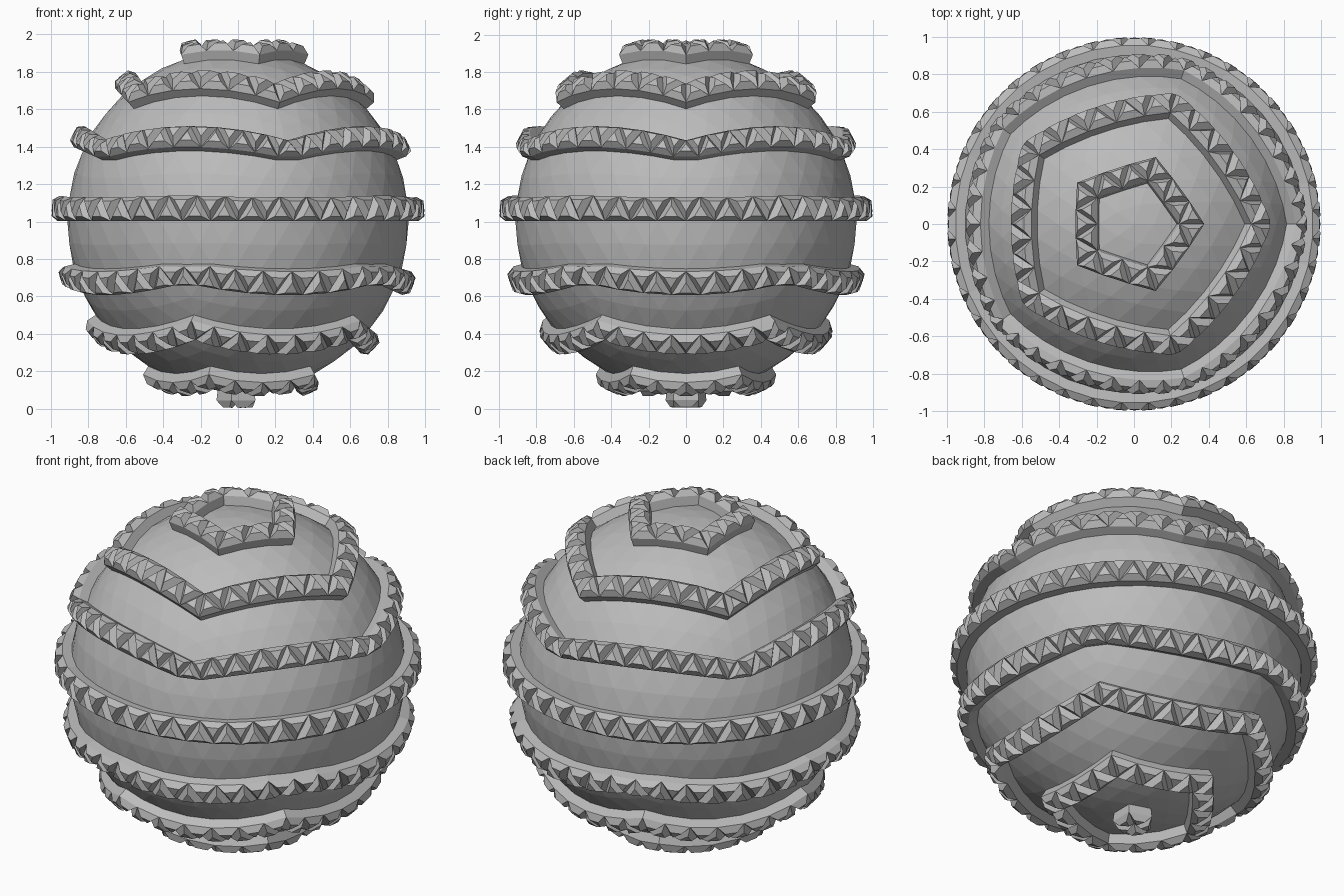
import bpy
import bmesh
import math
from mathutils import Vector

if "Cube" in bpy.data.objects:
    bpy.data.objects.remove(bpy.data.objects["Cube"])

N = 8                 # triangles along each icosahedron edge
R_BALL = 0.912        # smooth-looking core
R_WALL = 0.965        # top of the band walls
STUD_H = 0.036        # height of the tapered studs
STUD_TOP = 0.45       # stud top size relative to its base
CENTRE = Vector((0, 0, 1.003))

grey = bpy.data.materials.new("plain grey")
grey.diffuse_color = (0.5, 0.5, 0.5, 1)
grey.use_nodes = True
grey.node_tree.nodes["Principled BSDF"].inputs["Base Color"].default_value = grey.diffuse_color


def make_object(name, polys):
    """Weld loose polygons into one flat-shaded object."""
    bm = bmesh.new()
    for poly in polys:
        bm.faces.new([bm.verts.new(p + CENTRE) for p in poly])
    bmesh.ops.remove_doubles(bm, verts=bm.verts[:], dist=1e-5)
    mesh = bpy.data.meshes.new(name)
    bm.to_mesh(mesh)
    bm.free()
    mesh.materials.append(grey)
    obj = bpy.data.objects.new(name, mesh)
    bpy.context.collection.objects.link(obj)


def corner(deg, z):
    a, r = math.radians(deg), 2 / math.sqrt(5)
    return Vector((r * math.cos(a), r * math.sin(a), z / math.sqrt(5)))


# Icosahedron standing on a corner: each corner carries its ring number
top, bottom = (Vector((0, 0, 1)), 0), (Vector((0, 0, -1)), 3 * N)
upper = [(corner(72 * k, 1), N) for k in range(5)]
lower = [(corner(72 * k + 36, -1), 2 * N) for k in range(5)]
ico = []
for k in range(5):
    m = (k + 1) % 5
    ico += [(top, upper[k], upper[m]), (upper[k], lower[k], upper[m]),
            (upper[m], lower[k], lower[m]), (lower[k], bottom, lower[m])]

# Split every face into small triangles, sorted into horizontal rows
rows = [[] for _ in range(3 * N)]
for a, b, c in ico:
    def point(i, j):
        w = (N - i - j, i, j)
        p = a[0] * w[0] + b[0] * w[1] + c[0] * w[2]
        ring = (a[1] * w[0] + b[1] * w[1] + c[1] * w[2]) // N
        return p.normalized(), ring

    for i in range(N):
        for j in range(N - i):
            tris = [(point(i, j), point(i + 1, j), point(i, j + 1))]
            if i + j < N - 1:
                tris.append((point(i + 1, j), point(i + 1, j + 1), point(i, j + 1)))
            for t in tris:
                rows[min(v[1] for v in t)].append(t)

# Every third row is a raised band, the rest is the core
core = []
for r, row in enumerate(rows):
    if r % 3 != 2:
        core += [[v[0] * R_BALL for v in t] for t in row]
        continue
    band = []
    for t in row:
        base = [v[0] * R_WALL for v in t]
        mid = sum(base, Vector()) / 3
        lift = mid.normalized() * STUD_H
        tip = [mid + (p - mid) * STUD_TOP + lift for p in base]
        band.append(tip)
        for s in range(3):
            e = (s + 1) % 3
            # Sloped stud side
            band.append([base[s], base[e], tip[e], tip[s]])
            # Side wall below the edge that runs along the band
            if t[s][1] == t[e][1]:
                band.append([t[s][0] * R_BALL, t[e][0] * R_BALL, base[e], base[s]])
    make_object(f"studded_band_{r // 3 + 1}", band)
make_object("ball_core", core)
